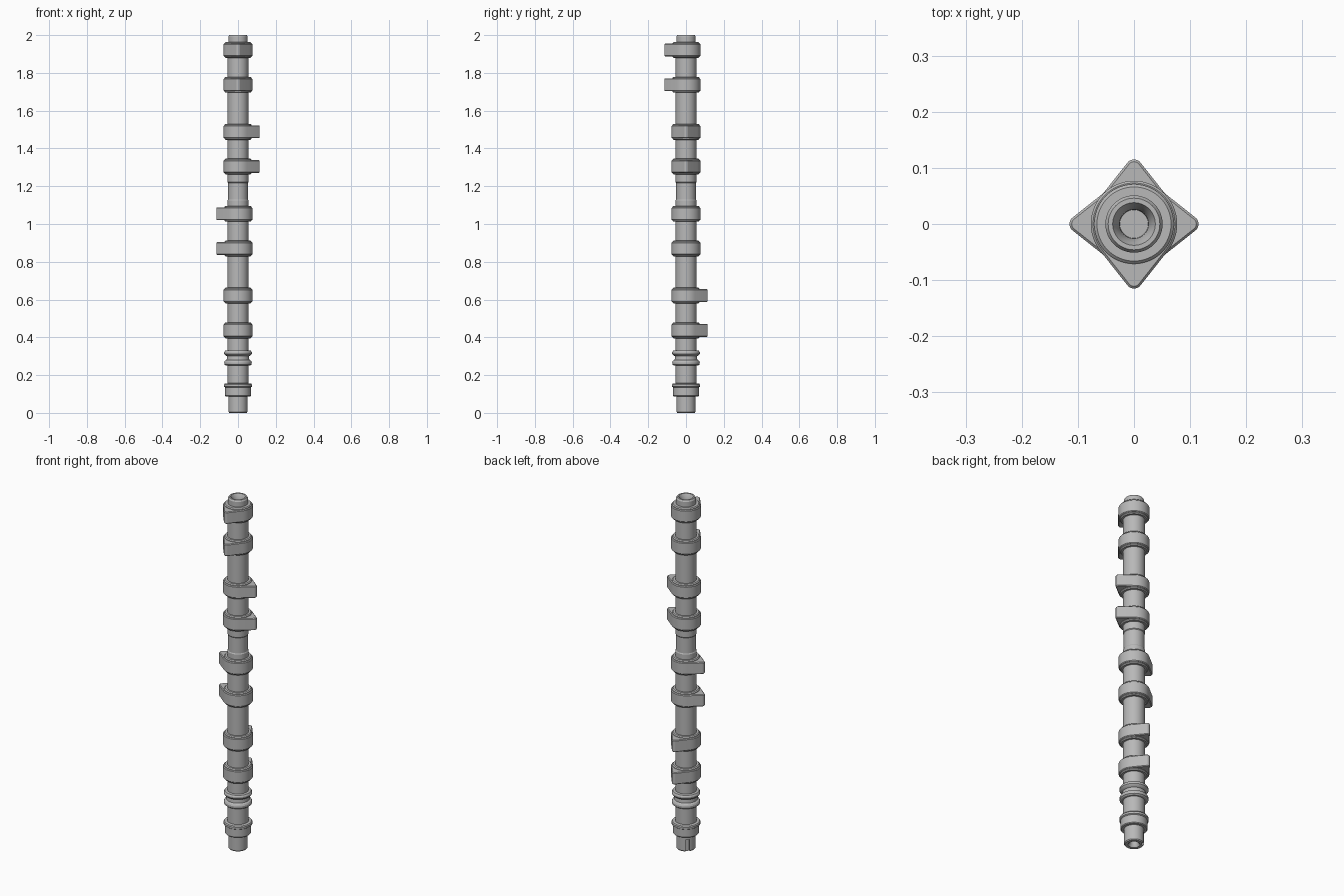
import bpy, bmesh, math
from mathutils import Vector

if "Cube" in bpy.data.objects:
    bpy.data.objects.remove(bpy.data.objects["Cube"])

steel = bpy.data.materials.new("steel grey")
steel.diffuse_color = (0.48, 0.48, 0.48, 1)
steel.use_nodes = True
steel.node_tree.nodes["Principled BSDF"].inputs["Base Color"].default_value = steel.diffuse_color


def finish(name, bm):
    """Turn a bmesh into a smooth-shaded steel object."""
    bmesh.ops.recalc_face_normals(bm, faces=bm.faces)
    me = bpy.data.meshes.new(name)
    bm.to_mesh(me)
    bm.free()
    me.materials.append(steel)
    ob = bpy.data.objects.new(name, me)
    bpy.context.collection.objects.link(ob)
    smooth(ob)
    return ob


def smooth(ob):
    bpy.ops.object.select_all(action='DESELECT')
    ob.select_set(True)
    bpy.context.view_layer.objects.active = ob
    bpy.ops.object.shade_smooth_by_angle(angle=math.radians(30))


def lathe(name, profile, steps=64):
    """Revolve (radius, height) points about the z axis."""
    bm = bmesh.new()
    vs = [bm.verts.new((r, 0, z)) for r, z in profile]
    es = [bm.edges.new(p) for p in zip(vs, vs[1:])]
    bmesh.ops.spin(bm, geom=vs + es, cent=(0, 0, 0), axis=(0, 0, 1),
                   angle=math.tau, steps=steps, use_duplicate=False)
    bmesh.ops.remove_doubles(bm, verts=bm.verts, dist=1e-5)
    return finish(name, bm)


def cam_outline(inset):
    """Base circle and small nose circle joined by straight tangent flanks."""
    base, nose, tip = 0.077 - inset, 0.015 - inset, 0.115 - inset
    d = tip - nose
    phi = math.acos((base - nose) / d)
    pts = []
    for i in range(13):
        a = -phi + 2 * phi * i / 12
        pts.append((d + nose * math.cos(a), nose * math.sin(a)))
    for i in range(41):
        a = phi + (math.tau - 2 * phi) * i / 40
        pts.append((base * math.cos(a), base * math.sin(a)))
    return pts


def cam_lobe(name, z, angle):
    bm = bmesh.new()
    c, s = math.cos(angle), math.sin(angle)
    rings = []
    for inset, dz in ((0.004, -0.034), (0, -0.030), (0, 0.030), (0.004, 0.034)):
        rings.append([bm.verts.new((x * c - y * s, x * s + y * c, z + dz))
                      for x, y in cam_outline(inset)])
    for a, b in zip(rings, rings[1:]):
        n = len(a)
        for i in range(n):
            j = (i + 1) % n
            bm.faces.new((a[i], a[j], b[j], b[i]))
    bm.faces.new(rings[0][::-1])
    bm.faces.new(rings[-1])
    return finish(name, bm)


# Main shaft: drive end, thrust rings, journals, and a socket at each end
shaft = lathe("shaft", [
    (0, 0.05), (0.020, 0.04), (0.022, 0.012), (0.030, 0),
    (0.046, 0), (0.050, 0.005), (0.050, 0.087),
    (0.064, 0.087), (0.068, 0.091), (0.068, 0.135),
    (0.074, 0.139), (0.074, 0.150), (0.070, 0.155), (0.055, 0.157),
    (0.055, 0.250), (0.066, 0.251), (0.072, 0.256), (0.073, 0.268),
    (0.069, 0.276), (0.060, 0.281), (0.058, 0.300),
    (0.067, 0.305), (0.073, 0.313), (0.073, 0.321), (0.068, 0.329),
    (0.055, 0.331), (0.055, 1.125), (0.052, 1.130), (0.052, 1.218),
    (0.055, 1.222), (0.055, 1.960),
    (0.051, 1.962), (0.051, 1.992), (0.046, 2.0),
    (0.038, 2.0), (0.033, 1.990), (0.026, 1.972), (0.025, 1.950), (0, 1.935)])

# Keyway cut into the back-left of the drive end
bm = bmesh.new()
bmesh.ops.create_cube(bm, size=1)
for v in bm.verts:
    v.co = Vector((v.co.x * 0.02, v.co.y * 0.022, v.co.z * 0.09))
cutter = finish("keyway_cutter", bm)
cutter.location = (-0.0354, 0.0354, 0.022)
cutter.rotation_euler.z = math.radians(45)
cutter.hide_render = True
mod = shaft.modifiers.new("keyway", 'BOOLEAN')
mod.operation = 'DIFFERENCE'
mod.solver = 'EXACT'
mod.object = cutter
bpy.context.view_layer.update()
bpy.context.view_layer.objects.active = shaft
bpy.ops.object.modifier_apply(modifier=mod.name)
bpy.data.objects.remove(cutter)
smooth(shaft)

# Cam lobes in four pairs, each pair facing its own way, with collars
pairs = ((0.437, 90), (0.870, 180), (1.304, 0), (1.737, -90))
for p, (z0, deg) in enumerate(pairs, 1):
    for k, z in enumerate((z0, z0 + 0.184), 1):
        cam_lobe(f"cam_lobe_{p}_{k}", z, math.radians(deg))
        lathe(f"lobe_collar_{p}_{k}", [
            (0.050, z - 0.042), (0.066, z - 0.042), (0.071, z - 0.037),
            (0.071, z + 0.037), (0.066, z + 0.042), (0.050, z + 0.042)])
